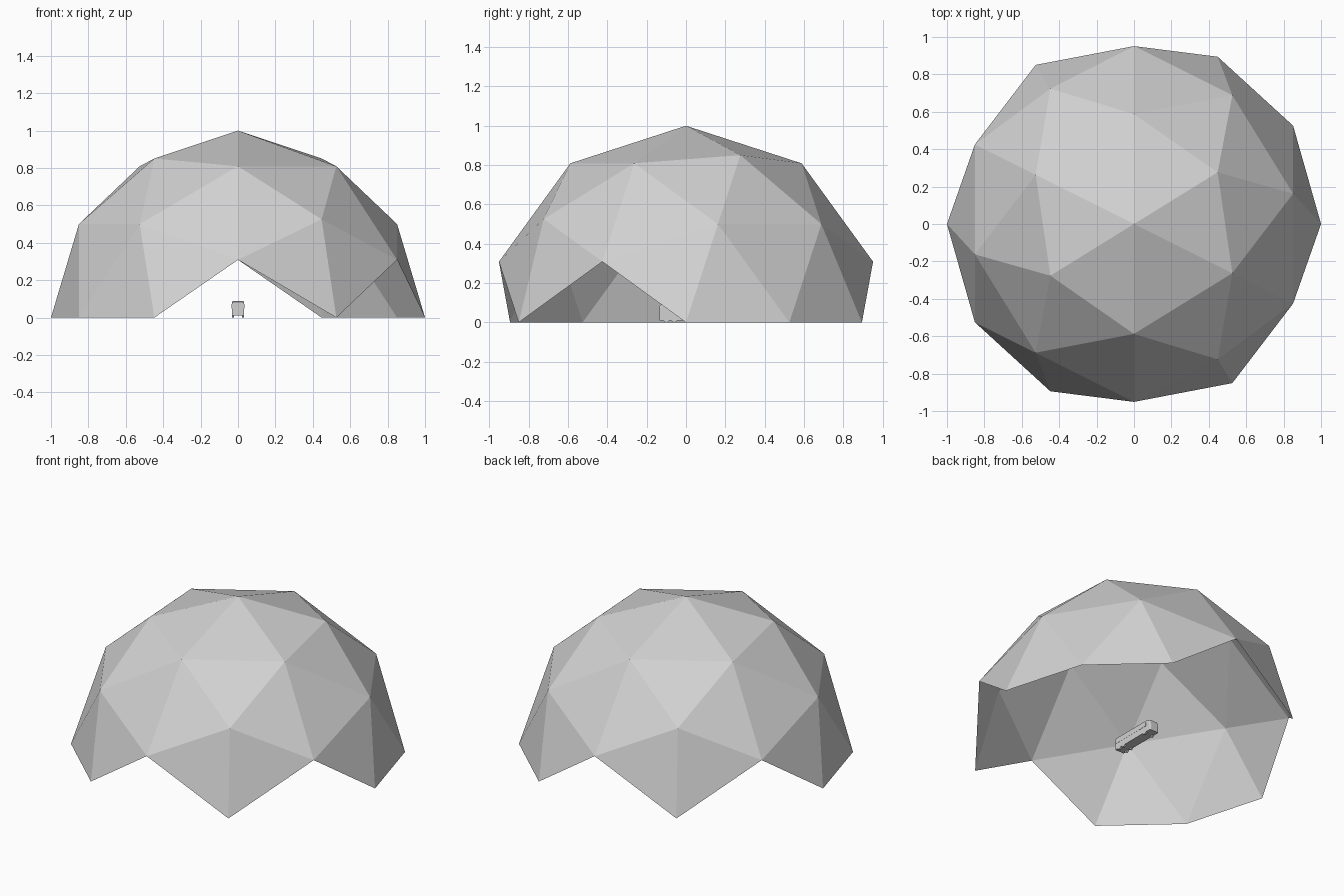
import bpy, bmesh, math
from mathutils import Vector, Matrix

if "Cube" in bpy.data.objects:
    bpy.data.objects.remove(bpy.data.objects["Cube"])

grey = bpy.data.materials.new("light grey")
grey.diffuse_color = (0.64, 0.64, 0.64, 1)
grey.use_nodes = True
grey.node_tree.nodes["Principled BSDF"].inputs["Base Color"].default_value = grey.diffuse_color


def make(name, bm):
    me = bpy.data.meshes.new(name)
    bm.to_mesh(me)
    bm.free()
    me.materials.append(grey)
    ob = bpy.data.objects.new(name, me)
    bpy.context.collection.objects.link(ob)
    return ob


def box(name, centre, size):
    bm = bmesh.new()
    bmesh.ops.create_cube(bm, size=1, matrix=Matrix.Translation(centre) @ Matrix.Diagonal((*size, 1)))
    return make(name, bm)


# Geodesic dome: icosahedron corners plus its edge midpoints, pushed to radius 1
phi = (1 + 5 ** 0.5) / 2
corners = []
for a in (-1, 1):
    for b in (-1, 1):
        corners += [Vector(p).normalized() for p in
                    ((a * phi, b, 0), (0, a * phi, b), (b, 0, a * phi))]
points = list(corners)
for i, p in enumerate(corners):
    for q in corners[:i]:
        if p.dot(q) > 0.4:
            points.append((p + q).normalized())
bm = bmesh.new()
for p in points:
    bm.verts.new(p)
bmesh.ops.convex_hull(bm, input=bm.verts[:])

# Keep only panels wholly above ground, which leaves the four triangular doorways
bmesh.ops.delete(bm, geom=[f for f in bm.faces if min(v.co.z for v in f.verts) < -0.01],
                 context='FACES')
bmesh.ops.rotate(bm, verts=bm.verts[:], matrix=Matrix.Rotation(math.atan(1 / phi), 3, 'Z'))
make("dome_shell", bm)

# Small coach inside: side profile extruded across x, then rounded
profile = [(-0.135, 0.01), (-0.135, 0.083), (-0.127, 0.09), (0.16, 0.09),
           (0.182, 0.08), (0.19, 0.045), (0.188, 0.01)]
bm = bmesh.new()
side = bm.faces.new([bm.verts.new((-0.033, y, z)) for y, z in profile])
ext = bmesh.ops.extrude_face_region(bm, geom=[side])
bmesh.ops.translate(bm, vec=(0.066, 0, 0),
                    verts=[v for v in ext["geom"] if isinstance(v, bmesh.types.BMVert)])
bmesh.ops.recalc_face_normals(bm, faces=bm.faces[:])


# Round the roof edges and the upright corners of the nose
def rounded(e):
    mid = (e.verts[0].co + e.verts[1].co) / 2
    return abs(e.verts[0].co.x - e.verts[1].co.x) < 1e-5 and mid.z > 0.02 and (mid.z > 0.06 or mid.y > 0.1)


bmesh.ops.bevel(bm, geom=[e for e in bm.edges if rounded(e)], offset=0.009,
                segments=3, affect='EDGES', profile=0.5)
make("coach_body", bm)

# Side windows, rear window and wheels
for s in (-1, 1):
    for i in range(6):
        box("coach_window", (s * 0.033, -0.107 + i * 0.047, 0.062), (0.002, 0.042, 0.024))
    for y in (-0.10, -0.06, 0.135):
        bm = bmesh.new()
        bmesh.ops.create_cone(bm, cap_ends=True, segments=16, radius1=0.015, radius2=0.015, depth=0.012,
                              matrix=Matrix.Translation((s * 0.027, y, 0.015))
                              @ Matrix.Rotation(math.pi / 2, 4, 'Y'))
        make("coach_wheel", bm)
box("coach_rear_window", (0, -0.135, 0.062), (0.05, 0.002, 0.024))
